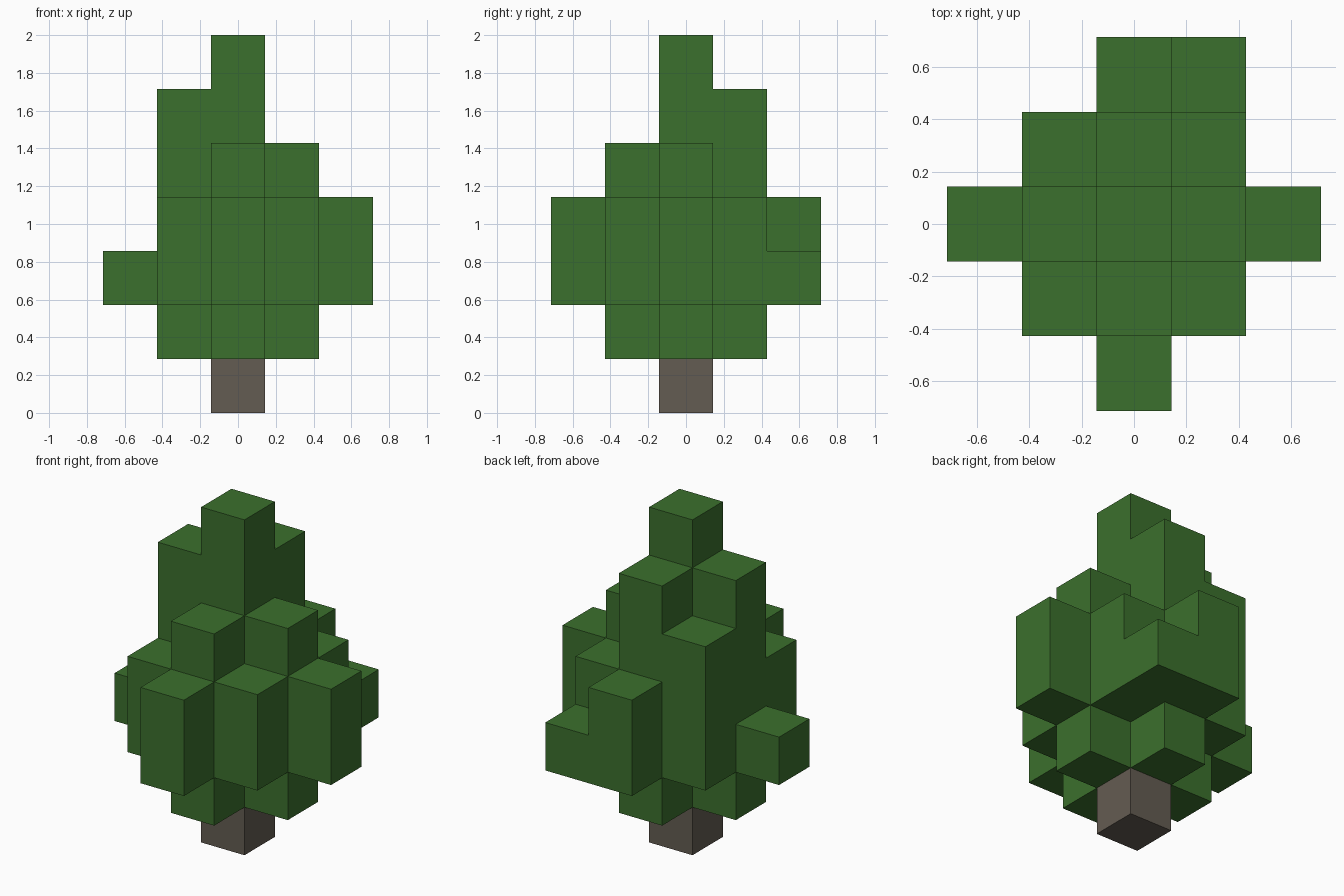
import bpy
import bmesh
from mathutils import Vector

BLOCK = 2 / 7  # edge length of one cube

cube = bpy.data.objects.get("Cube")
if cube:
    bpy.data.objects.remove(cube, do_unlink=True)


def make_material(name, rgb):
    mat = bpy.data.materials.new(name)
    mat.use_nodes = True
    mat.diffuse_color = (*rgb, 1)
    mat.node_tree.nodes["Principled BSDF"].inputs["Base Color"].default_value = (*rgb, 1)
    return mat


def build_blocks(name, cells, solid, mat):
    """Skin the cells with outer faces only; faces against solid cells are left out."""
    bm = bmesh.new()
    axes = [Vector((1, 0, 0)), Vector((0, 1, 0)), Vector((0, 0, 1))]
    for cell in sorted(cells):
        centre = Vector(cell) + axes[2] / 2
        for a in range(3):
            for sign in (-1, 1):
                d = axes[a] * sign
                if tuple(int(c + n) for c, n in zip(cell, d)) in solid:
                    continue
                u, v = axes[(a + 1) % 3] * sign, axes[(a + 2) % 3]
                corners = [(-1, -1), (1, -1), (1, 1), (-1, 1)]
                bm.faces.new([bm.verts.new((centre + (d + u * i + v * j) / 2) * BLOCK)
                              for i, j in corners])
    # Weld the cubes and merge coplanar faces
    bmesh.ops.remove_doubles(bm, verts=bm.verts, dist=0.001)
    bmesh.ops.dissolve_limit(bm, angle_limit=0.01, verts=bm.verts, edges=bm.edges)
    mesh = bpy.data.meshes.new(name)
    bm.to_mesh(mesh)
    bm.free()
    mesh.materials.append(mat)
    obj = bpy.data.objects.new(name, mesh)
    bpy.context.collection.objects.link(obj)
    return obj


# Foliage columns: (x, y) -> number of the block level where the column ends
column_tops = {
    (0, 0): 7,
    (-1, 0): 6, (0, 1): 6, (1, 0): 5, (0, -1): 5,
    (-1, 1): 5, (-1, -1): 4, (1, -1): 4, (1, 1): 4,
    (0, -2): 4, (2, 0): 4, (0, 2): 4, (-2, 0): 3, (1, 2): 3,
}

# Columns in the central cross hang one block lower than the rest
foliage = set()
for (x, y), top in column_tops.items():
    bottom = 1 if abs(x) + abs(y) <= 1 else 2
    foliage.update((x, y, z) for z in range(bottom, top))
trunk = {(0, 0, 0)}
solid = foliage | trunk

build_blocks("trunk", trunk, solid, make_material("bark brown", (0.127, 0.107, 0.084)))
build_blocks("foliage", foliage, solid, make_material("leaf green", (0.044, 0.162, 0.026)))
